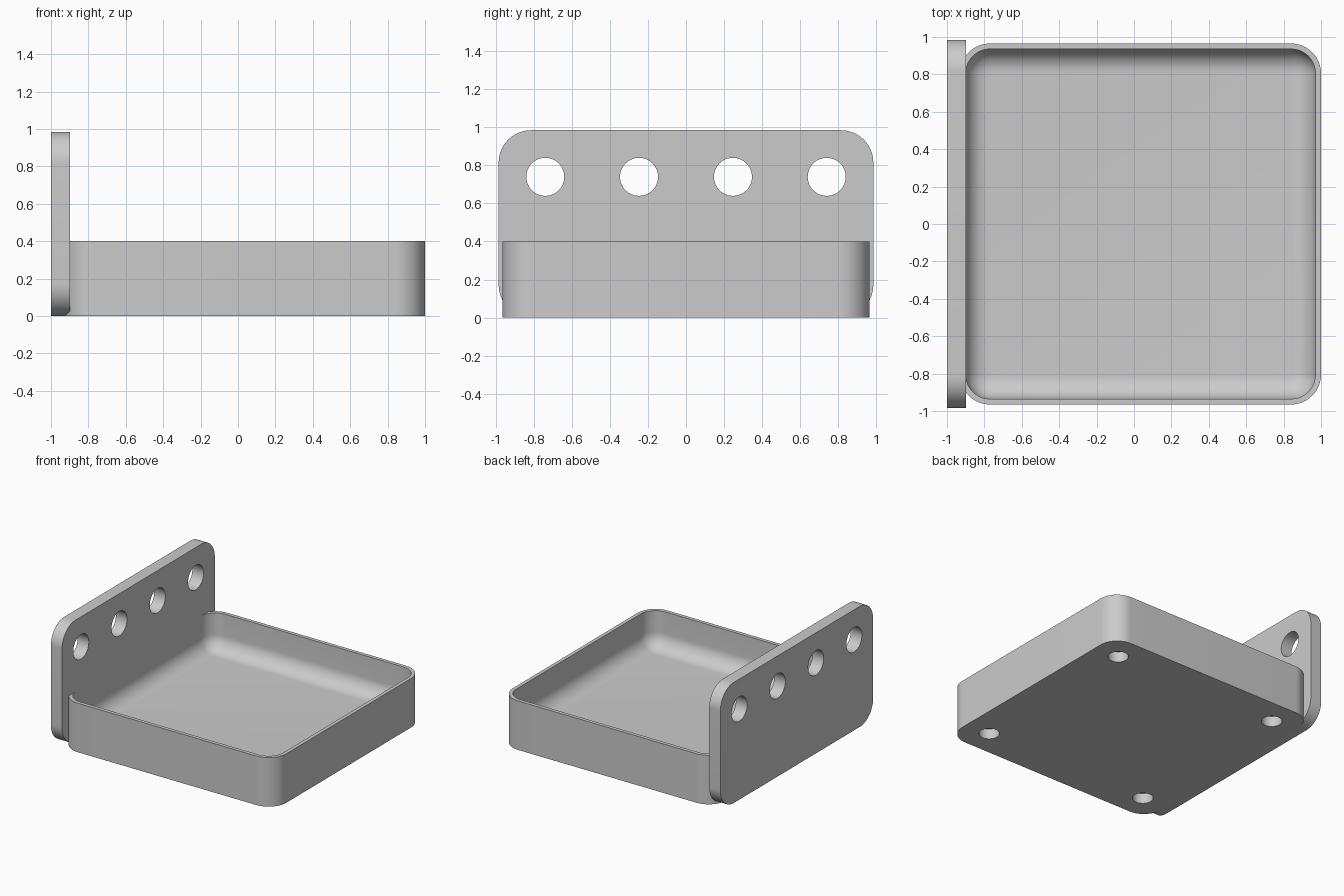
import bpy, bmesh, math
from mathutils import Matrix, Vector

if "Cube" in bpy.data.objects:
    bpy.data.objects.remove(bpy.data.objects["Cube"])

grey = bpy.data.materials.new("light_grey")
grey.use_nodes = True
grey.diffuse_color = (0.6, 0.6, 0.6, 1)
grey.node_tree.nodes["Principled BSDF"].inputs["Base Color"].default_value = (0.6, 0.6, 0.6, 1)

CORNER_STEPS = 16


def rounded_rect(half_w, half_h, radius):
    """Outline points of a rounded rectangle centred on the origin."""
    points = []
    for corner, (sx, sy) in enumerate([(1, 1), (-1, 1), (-1, -1), (1, -1)]):
        for i in range(CORNER_STEPS + 1):
            a = math.pi / 2 * (corner + i / CORNER_STEPS)
            points.append((sx * (half_w - radius) + radius * math.cos(a),
                           sy * (half_h - radius) + radius * math.sin(a)))
    return points


def loft(name, rings, matrix):
    """Skin a stack of (half_w, half_h, radius, height) rings, capping both ends."""
    bm = bmesh.new()
    loops = [[bm.verts.new((x, y, h)) for x, y in rounded_rect(w, d, r)]
             for w, d, r, h in rings]
    for a, b in zip(loops, loops[1:]):
        n = len(a)
        for i in range(n):
            j = (i + 1) % n
            bm.faces.new((a[i], a[j], b[j], b[i]))
    bm.faces.new(loops[0][::-1])
    bm.faces.new(loops[-1])
    bmesh.ops.recalc_face_normals(bm, faces=bm.faces)
    bm.transform(matrix)
    return make_object(name, bm)


def make_object(name, bm):
    mesh = bpy.data.meshes.new(name)
    bm.to_mesh(mesh)
    bm.free()
    mesh.materials.append(grey)
    obj = bpy.data.objects.new(name, mesh)
    bpy.context.collection.objects.link(obj)
    return obj


def drill(obj, centres, radius, depth, rotation):
    """Cut round holes into an object and smooth the result."""
    bm = bmesh.new()
    for c in centres:
        bmesh.ops.create_cone(bm, cap_ends=True, segments=48, radius1=radius,
                              radius2=radius, depth=depth,
                              matrix=Matrix.Translation(Vector(c)) @ rotation)
    cutter = make_object("hole_cutter", bm)
    cutter.hide_render = True
    mod = obj.modifiers.new("holes", 'BOOLEAN')
    mod.operation = 'DIFFERENCE'
    mod.solver = 'EXACT'
    mod.object = cutter
    bpy.ops.object.select_all(action='DESELECT')
    obj.select_set(True)
    bpy.context.view_layer.objects.active = obj
    bpy.ops.object.modifier_apply(modifier=mod.name)
    bpy.data.objects.remove(cutter)
    bpy.ops.object.shade_smooth_by_angle(angle=math.radians(30))


# Tray: straight outer wall, thin rim, inner wall filleted into the floor
OUTER, INNER, HEIGHT, FLOOR = 0.965, 0.935, 0.4, 0.1
FILLET, INNER_R, TRAY_X = 0.125, 0.13, 0.035
rings = [(OUTER, OUTER, 0.16, 0), (OUTER, OUTER, 0.16, HEIGHT),
         (INNER, INNER, INNER_R, HEIGHT)]
for i in range(13):
    a = math.pi / 2 * i / 12
    inset = FILLET * (1 - math.cos(a))
    rings.append((INNER - inset, INNER - inset, INNER_R - inset,
                  FLOOR + FILLET * (1 - math.sin(a))))
tray = loft("tray", rings, Matrix.Translation((TRAY_X, 0, 0)))

# Blind round sockets under the four tray corners
sockets = [(TRAY_X + sx * 0.75, sy * 0.75, 0) for sx in (-1, 1) for sy in (-1, 1)]
drill(tray, sockets, 0.077, 0.17, Matrix.Identity(4))

# Upright mounting plate: local x, y, z become world y, z, x
stand_up = Matrix(((0, 0, 1, 0), (1, 0, 0, 0), (0, 1, 0, 0.493), (0, 0, 0, 1)))
plate = loft("mounting_plate", [(0.985, 0.492, 0.17, -1), (0.985, 0.492, 0.17, -0.899)],
             stand_up)

# Row of four through holes
holes = [(-0.95, y, 0.74) for y in (-0.74, -0.247, 0.247, 0.74)]
drill(plate, holes, 0.1, 0.3, Matrix.Rotation(math.pi / 2, 4, 'Y'))
